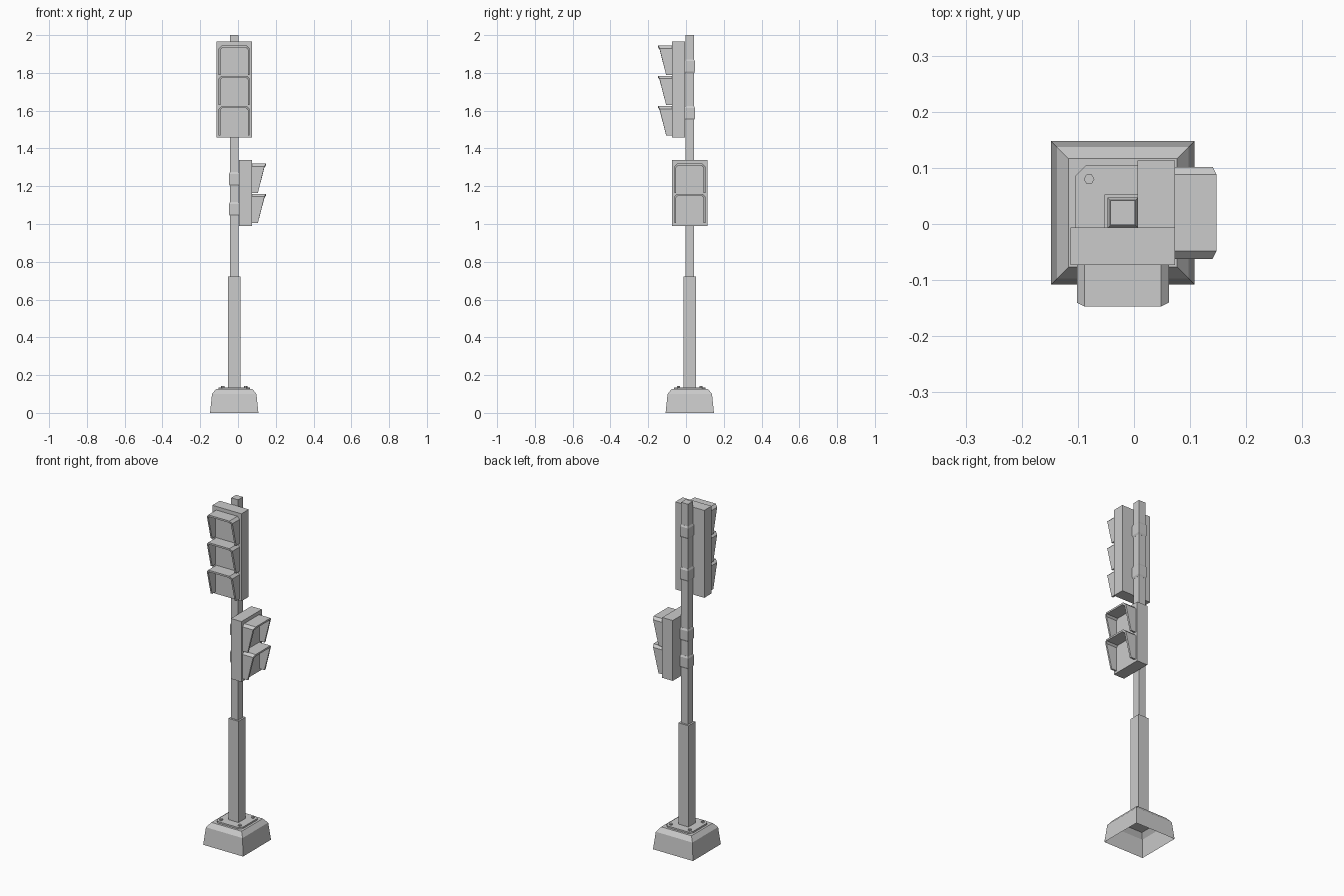
import bpy, bmesh
from math import pi, cos, sin
from mathutils import Matrix, Vector

if "Cube" in bpy.data.objects:
    bpy.data.objects.remove(bpy.data.objects["Cube"])

C = Vector((-0.02, 0.02, 0))  # pole axis


def finish(name, bm, turn=0):
    bmesh.ops.recalc_face_normals(bm, faces=bm.faces)
    bm.transform(Matrix.Translation(C) @ Matrix.Rotation(turn, 4, 'Z'))
    me = bpy.data.meshes.new(name)
    bm.to_mesh(me)
    bm.free()
    ob = bpy.data.objects.new(name, me)
    bpy.context.collection.objects.link(ob)
    return ob


def loft(name, rings, cap_bottom=True, cap_top=True, turn=0, closed=False):
    """Skin a stack of equal-length point rings."""
    bm = bmesh.new()
    vs = [[bm.verts.new(p) for p in r] for r in rings]
    n = len(vs[0])
    pairs = list(zip(vs, vs[1:])) + ([(vs[-1], vs[0])] if closed else [])
    for a, b in pairs:
        for i in range(n):
            j = (i + 1) % n
            bm.faces.new((a[i], a[j], b[j], b[i]))
    if cap_bottom:
        bm.faces.new(vs[0])
    if cap_top:
        bm.faces.new(vs[-1])
    return finish(name, bm, turn)


def square(h, z, c=0):
    """Square ring, optionally with cut corners."""
    if not c:
        return [(-h, -h, z), (h, -h, z), (h, h, z), (-h, h, z)]
    k = h - c
    return [(-k, -h, z), (k, -h, z), (h, -k, z), (h, k, z),
            (k, h, z), (-k, h, z), (-h, k, z), (-h, -k, z)]


def box(name, lo, hi, turn=0):
    rings = [[(lo[0], lo[1], z), (hi[0], lo[1], z), (hi[0], hi[1], z), (lo[0], hi[1], z)]
             for z in (lo[2], hi[2])]
    return loft(name, rings, turn=turn)


def visor(name, top, turn):
    """Three-sided hood with chamfered corners, open below."""
    w, h, c, t, back = 0.082, 0.155, 0.014, 0.010, -0.0925

    def path(w, top, c):
        half = [(w, top - h if top == z0 else z0 - h, -0.125),
                (w, top - c, -0.160), (w - c, top, -0.167)]
        return half + [(-x, z, y) for x, z, y in reversed(half)]
    z0 = top
    outer, inner = path(w, top, c), path(w - t, top - t, c * 0.7)
    rings = []
    for o, i in zip(outer, inner):
        rings.append([(o[0], back, o[1]), (o[0], o[2], o[1]),
                      (i[0], o[2], i[1]), (i[0], back, i[1])])
    return loft(name, rings, turn=turn)


def signal_head(name, z0, z1, lamps, straps, turn):
    box(name + "_housing", (-0.093, -0.0935, z0), (0.093, -0.026, z1), turn)
    for i in range(lamps):
        visor(f"{name}_visor_{i + 1}", z1 - 0.021 - 0.160 * i, turn)
    # clamps round the pole, tapered at top and bottom
    for i, z in enumerate(straps):
        loft(f"{name}_clamp_{i + 1}",
             [square(0.0225, z - 0.037), square(0.027, z - 0.027),
              square(0.027, z + 0.027), square(0.0225, z + 0.037)], turn=turn)


# Hollow footing, open underneath
loft("footing", [square(0.128, 0), square(0.1175, 0.10), square(0.097, 0.126),
                 square(0.045, 0.126)], False, False)
# Mounting plate and bolts
loft("mounting_plate", [square(0.084, 0.124, 0.018), square(0.084, 0.135, 0.018)])
for sx in (-1, 1):
    for sy in (-1, 1):
        loft("bolt", [[(sx * 0.06 + 0.0095 * cos(k * pi / 3), sy * 0.06 + 0.0095 * sin(k * pi / 3), z)
                       for k in range(6)] for z in (0.134, 0.142)])

# Pole in two thicknesses
loft("lower_pole", [square(0.0325, 0.13), square(0.0325, 0.722)])
loft("upper_pole", [square(0.0220, 0.70), square(0.0220, 2.0)])

# Three-lamp head faces front, two-lamp head faces right
signal_head("traffic_signal", 1.458, 1.965, 3, (1.835, 1.588), 0)
signal_head("crossing_signal", 0.99, 1.34, 2, (1.238, 1.08), pi / 2)
